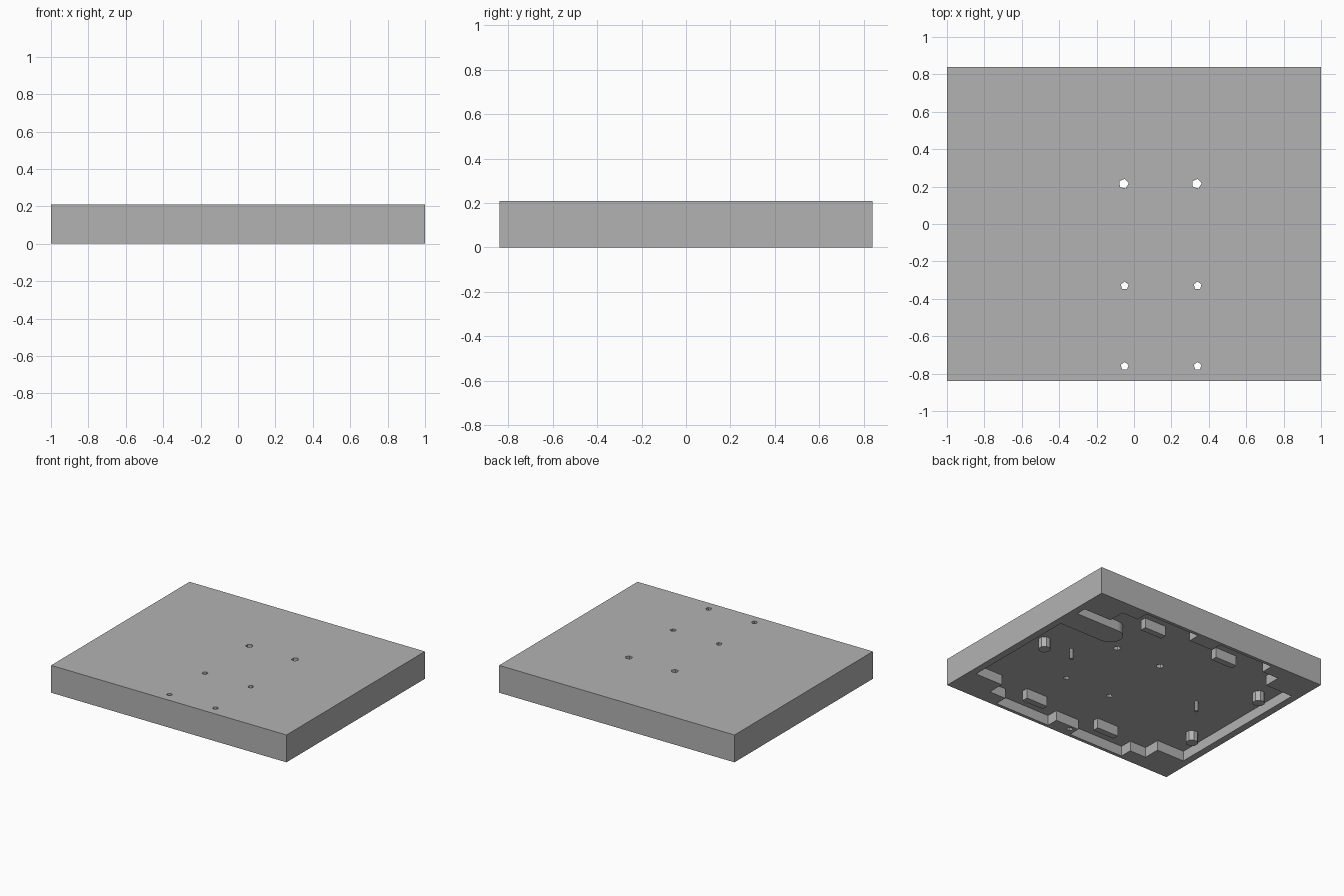
import bpy
import bmesh
from math import cos, sin, pi, tau

if "Cube" in bpy.data.objects:
    bpy.data.objects.remove(bpy.data.objects["Cube"], do_unlink=True)

HALF_X, HALF_Y, HEIGHT, DEPTH = 1.0, 0.84, 0.21, 0.077
EMBED = DEPTH + 0.01

grey = bpy.data.materials.new("plain grey")
grey.use_nodes = True
grey.diffuse_color = (0.45, 0.45, 0.45, 1)
grey.node_tree.nodes["Principled BSDF"].inputs["Base Color"].default_value = (0.45, 0.45, 0.45, 1)


def prism(name, outlines, z0, z1):
    """Extrude one or more closed outlines from z0 to z1."""
    bm = bmesh.new()
    for outline in outlines:
        face = bm.faces.new([bm.verts.new((x, y, z0)) for x, y in outline])
        top = bmesh.ops.extrude_face_region(bm, geom=[face])["geom"]
        verts = [v for v in top if isinstance(v, bmesh.types.BMVert)]
        bmesh.ops.translate(bm, verts=verts, vec=(0, 0, z1 - z0))
    bmesh.ops.recalc_face_normals(bm, faces=bm.faces)
    mesh = bpy.data.meshes.new(name)
    bm.to_mesh(mesh)
    bm.free()
    mesh.materials.append(grey)
    obj = bpy.data.objects.new(name, mesh)
    bpy.context.collection.objects.link(obj)
    return obj


def box(x0, x1, y0, y1):
    return [(x0, y0), (x1, y0), (x1, y1), (x0, y1)]


def ngon(x, y, r, sides, turn=0.0):
    return [(x + r * cos(turn + tau * i / sides), y + r * sin(turn + tau * i / sides))
            for i in range(sides)]


def cut(target, cutter):
    """Subtract the cutter and remove it."""
    cutter.hide_render = True
    mod = target.modifiers.new("cut", "BOOLEAN")
    mod.operation = "DIFFERENCE"
    mod.solver = "EXACT"
    mod.object = cutter
    bpy.context.view_layer.objects.active = target
    bpy.ops.object.modifier_apply(modifier=mod.name)
    bpy.data.objects.remove(cutter, do_unlink=True)


# Outer slab
slab = prism("cover_slab", [box(-HALF_X, HALF_X, -HALF_Y, HALF_Y)], 0, HEIGHT)

# Stepped pocket in the underside, one quarter mirrored around
quarter = [(0.945, 0.59), (0.71, 0.59), (0.71, 0.72), (0.57, 0.72),
           (0.57, 0.815), (0.1, 0.815), (0.1, 0.725)]
back = quarter + [(-x, y) for x, y in reversed(quarter)]
pocket = back + [(-x, -y) for x, y in back]
cut(slab, prism("pocket_cutter", [pocket], -0.1, DEPTH))

# Five-sided holes through the slab
holes = [ngon(x, 0.215, 0.027, 5, 0.1) for x in (-0.055, 0.335)]
holes += [ngon(x, y, 0.022, 5, pi / 2) for x in (-0.05, 0.34) for y in (-0.33, -0.76)]
cut(slab, prism("hole_cutter", holes, -0.1, HEIGHT + 0.1))

# Rectangular ribs along the front and back of the pocket
for side, y in (("front", -0.643), ("back", 0.643)):
    for hand, x in (("left", 0.365), ("right", -0.28)):
        prism(f"{side}_{hand}_rib", [box(x - 0.092, x + 0.092, y - 0.024, y + 0.024)], 0, EMBED)

# Eight-sided support posts
for name, x, y in (("left_post", 0.80, -0.02), ("right_back_post", -0.83, 0.365),
                   ("right_front_post", -0.83, -0.36)):
    prism(name, [ngon(x, y, 0.044, 8, pi / 8)], 0, EMBED)

# Thin locating pins
for name, x in (("left_pin", 0.57), ("right_pin", -0.57)):
    prism(name, [ngon(x, 0, 0.015, 6)], 0, EMBED)

# Round-ended tongue joined to the left wall
arc = [(0.57 + 0.09 * cos(pi / 2 + pi * i / 12), 0.42 + 0.09 * sin(pi / 2 + pi * i / 12))
       for i in range(13)]
prism("left_tongue", [[(0.945, 0.51)] + arc + [(0.945, 0.33)]], 0, EMBED)
